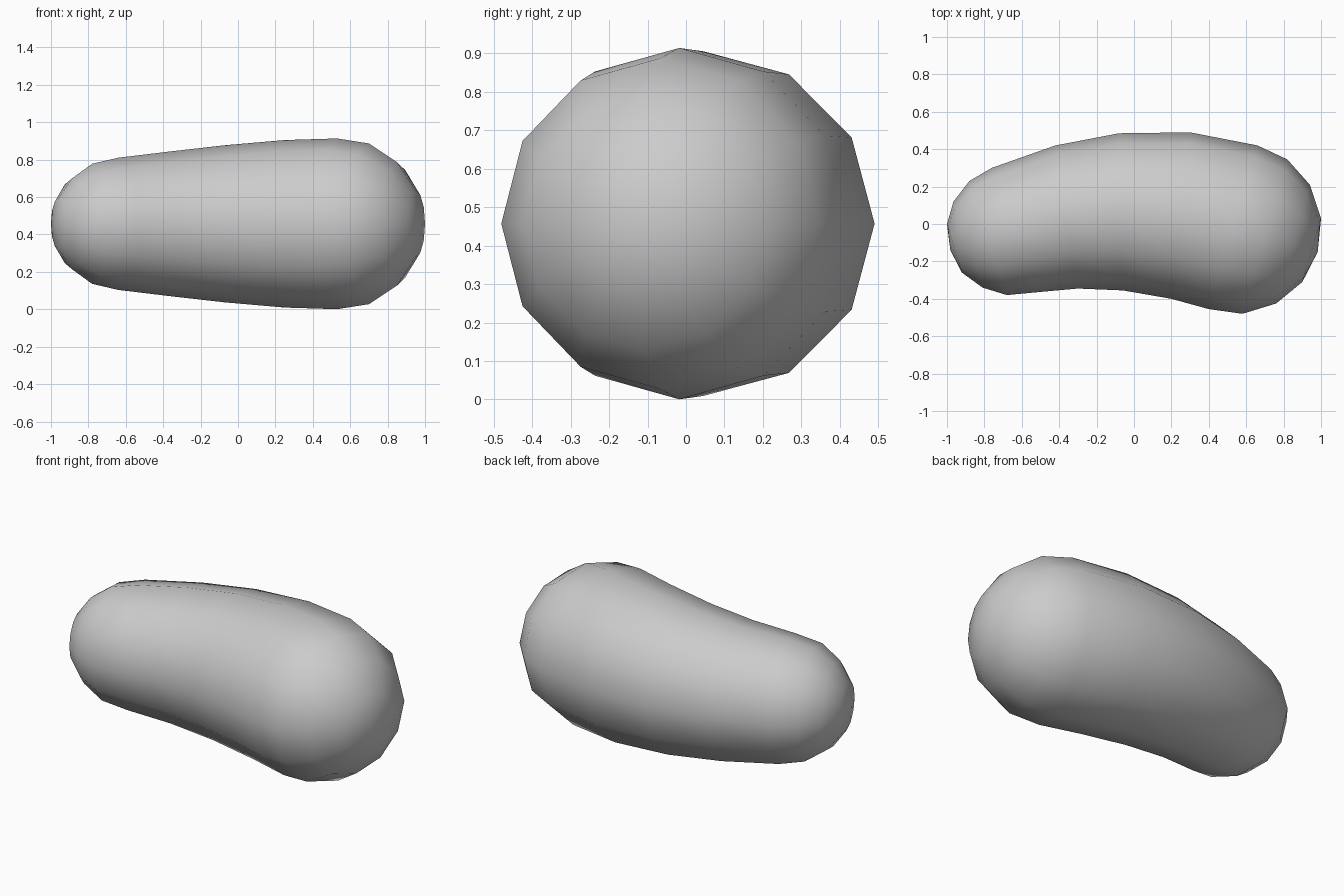
import bpy, bmesh
from math import sin, cos, tau
from mathutils import Vector

if "Cube" in bpy.data.objects:
    bpy.data.objects.remove(bpy.data.objects["Cube"])

SIDES = 12
MID_Z = 0.457

# Cross-sections of the bent body, left to right: outer point and inner point (x, y)
SECTIONS = [
    ((-1.00, 0.00), (-0.92, -0.26)),
    ((-0.965, 0.12), (-0.81, -0.34)),
    ((-0.88, 0.23), (-0.68, -0.38)),
    ((-0.76, 0.30), (-0.52, -0.365)),
    ((-0.42, 0.42), (-0.30, -0.345)),
    ((-0.08, 0.485), (-0.06, -0.355)),
    ((0.30, 0.49), (0.20, -0.40)),
    ((0.66, 0.42), (0.40, -0.455)),
    ((0.82, 0.345), (0.58, -0.48)),
    ((0.94, 0.21), (0.76, -0.425)),
    ((1.00, 0.03), (0.90, -0.31)),
]
TIPS = ((-0.982, -0.14), (0.982, -0.15))

bm = bmesh.new()

# Round rings, each tilted along the line between its two points
rings = []
for outer, inner in SECTIONS:
    a, b = Vector((*outer, MID_Z)), Vector((*inner, MID_Z))
    centre, arm = (a + b) / 2, (a - b) / 2
    up = Vector((0, 0, arm.length))
    rings.append([bm.verts.new(centre + arm * cos(tau * i / SIDES) + up * sin(tau * i / SIDES))
                  for i in range(SIDES)])

# Skin between neighbouring rings
for r, s in zip(rings, rings[1:]):
    for i in range(SIDES):
        j = (i + 1) % SIDES
        bm.faces.new((r[i], r[j], s[j], s[i]))

# Rounded end caps
for ring, tip in zip((rings[0], rings[-1]), TIPS):
    pole = bm.verts.new((*tip, MID_Z))
    for i in range(SIDES):
        bm.faces.new((ring[i], ring[(i + 1) % SIDES], pole))

bmesh.ops.recalc_face_normals(bm, faces=bm.faces)
for f in bm.faces:
    f.smooth = True

mesh = bpy.data.meshes.new("bean_body")
bm.to_mesh(mesh)
bm.free()
bpy.context.collection.objects.link(bpy.data.objects.new("bean_body", mesh))
